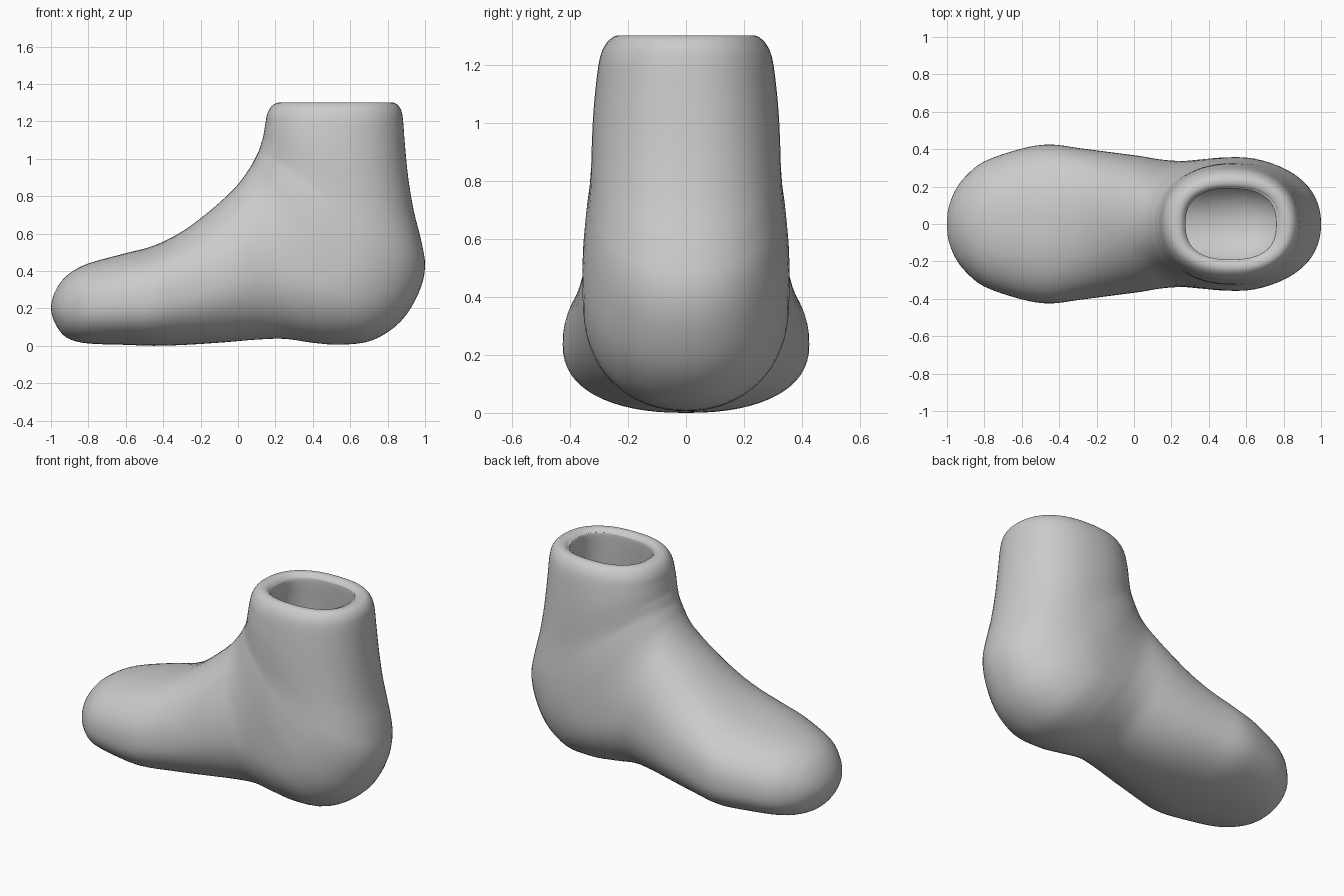
import bpy, math
from mathutils import Vector

if "Cube" in bpy.data.objects:
    bpy.data.objects.remove(bpy.data.objects["Cube"])

N, STEPS, WALL = 64, 4, 0.11

# Sections from toe to cuff: top/front point (x, z), sole/back point (x, z),
# half width, height fraction of the widest place, roundness exponent
toe = [
    (-1.0, .205, -1.0, .2, .005, .5, 2), (-.995, .24, -.995, .165, .07, .5, 2),
    (-.98, .285, -.98, .125, .125, .5, 2), (-.95, .337, -.95, .075, .19, .48, 2),
    (-.9, .387, -.9, .035, .255, .47, 2.1), (-.8, .44, -.8, .012, .335, .45, 2.2),
]
foot = [
    (-.6, .495, -.6, .005, .403, .45, 2.3), (-.45, .535, -.45, 0, .425, .44, 2.3),
    (-.3, .61, -.28, .005, .405, .43, 2.2), (-.17, .705, -.08, .018, .383, .43, 2.1),
    (-.05, .81, .1, .033, .363, .44, 2.05), (.01, .875, .25, .037, .345, .45, 2.05),
    (.05, .93, .4, .016, .337, .41, 2.1), (.075, .97, .55, .006, .345, .37, 2.15),
    (.09, 1.0, .72, .03, .355, .36, 2.2), (.1, 1.02, .87, .13, .357, .4, 2.2),
    (.11, 1.04, .965, .28, .347, .45, 2.2), (.117, 1.06, 1.0, .42, .335, .48, 2.2),
    (.125, 1.085, .98, .56, .328, .5, 2.2), (.133, 1.11, .94, .72, .325, .5, 2.2),
    (.14, 1.15, .91, .9, .32, .5, 2.2), (.147, 1.19, .892, 1.08, .31, .5, 2.2),
]
rim = [
    (.155, 1.235, .882, 1.21, .297, .5, 2.2), (.175, 1.275, .87, 1.265, .277, .5, 2.2),
    (.205, 1.297, .84, 1.297, .248, .5, 2.3), (.24, 1.3, .8, 1.3, .217, .5, 2.4),
    (.265, 1.285, .77, 1.285, .196, .5, 2.5), (.275, 1.25, .762, 1.25, .19, .5, 2.5),
]


def inset(s):
    """Section of the inner wall."""
    a, b = Vector(s[:2]), Vector(s[2:4])
    d = (b - a).normalized() * WALL
    a, b = a + d, b - d
    return (a.x, a.y, b.x, b.y, s[4] - WALL) + s[5:]


def smooth(keys):
    """Catmull-Rom through the key sections."""
    out = []
    for i in range(len(keys) - 1):
        quad = [keys[max(i - 1, 0)], keys[i], keys[i + 1], keys[min(i + 2, len(keys) - 1)]]
        for k in range(STEPS):
            t = k / STEPS
            out.append([.5 * (2 * q + (r - p) * t + (2 * p - 5 * q + 4 * r - s) * t * t
                              + (3 * q - p - 3 * r + s) * t ** 3) for p, q, r, s in zip(*quad)])
    return out + [list(keys[-1])]


def ring(s):
    ax, az, bx, bz, w, f, n = s
    a, b = Vector((ax, 0, az)), Vector((bx, 0, bz))
    centre = b.lerp(a, f)
    pts = []
    for i in range(N):
        t = 2 * math.pi * i / N
        c, sn = math.cos(t), math.sin(t)
        u = abs(sn) ** (2 / n)
        p = centre + ((a if sn > 0 else b) - centre) * u
        p.y = math.copysign(abs(c) ** (2 / n), c) * w
        pts.append(p)
    return pts


# Outer skin, rolled rim and inner wall in one continuous loft
keys = toe + foot + rim + [inset(s) for s in reversed(foot[:-1])]
rings = [ring(s) for s in smooth(keys)]
verts = [p for r in rings for p in r]
faces = [(j * N + i, j * N + (i + 1) % N, (j + 1) * N + (i + 1) % N, (j + 1) * N + i)
         for j in range(len(rings) - 1) for i in range(N)]
faces.append(tuple(reversed(range(N))))
faces.append(tuple(range(len(verts) - N, len(verts))))
mesh = bpy.data.meshes.new("foot_bootie")
mesh.from_pydata(verts, [], faces)
mesh.update()

import bmesh
bm = bmesh.new()
bm.from_mesh(mesh)
bmesh.ops.recalc_face_normals(bm, faces=bm.faces)
bm.to_mesh(mesh)
bm.free()

grey = bpy.data.materials.new("light grey")
grey.diffuse_color = (.6, .6, .6, 1)
grey.use_nodes = True
grey.node_tree.nodes["Principled BSDF"].inputs["Base Color"].default_value = grey.diffuse_color
mesh.materials.append(grey)
mesh.shade_smooth()
bootie = bpy.data.objects.new("foot_bootie", mesh)
bpy.context.collection.objects.link(bootie)
